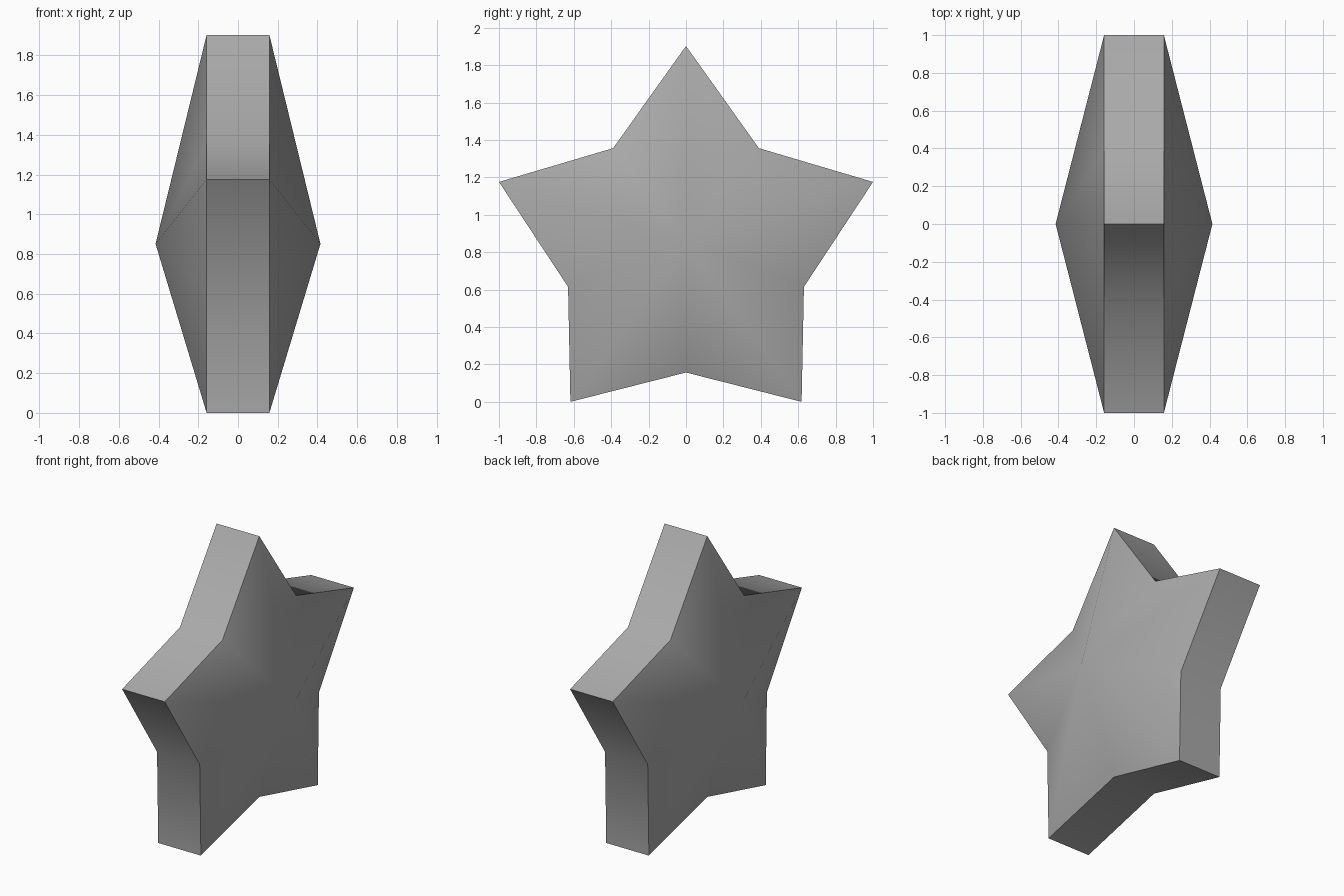
import bpy
import bmesh
from math import sin, cos, pi, radians

OUTER, INNER = 1.0515, 0.663          # tip and notch radii
TIP_Z, NOTCH_Z = 0.851, 0.82          # centres of the tip and notch rings
HALF_RIM, PEAK = 0.158, 0.415         # half thickness at the rim and the middle

cube = bpy.data.objects.get("Cube")
if cube:
    bpy.data.objects.remove(cube, do_unlink=True)

# Single grey colour
grey = bpy.data.materials.new("grey")
grey.use_nodes = True
colour = (0.4, 0.4, 0.4, 1)
grey.diffuse_color = colour
grey.node_tree.nodes["Principled BSDF"].inputs["Base Color"].default_value = colour


def outline(x):
    """Ten star corners, alternating tips and notches, in the plane at x."""
    points = []
    for i in range(10):
        radius, centre = (INNER, NOTCH_Z) if i % 2 else (OUTER, TIP_Z)
        angle = i * pi / 5
        points.append((x, radius * sin(angle), centre + radius * cos(angle)))
    return points


# Two star rings, each fanned to a raised middle point
bm = bmesh.new()
rings = []
for side in (-1, 1):
    ring = [bm.verts.new(p) for p in outline(side * HALF_RIM)]
    peak = bm.verts.new((side * PEAK, 0, TIP_Z))
    for i in range(10):
        bm.faces.new((ring[i], ring[(i + 1) % 10], peak))
    rings.append(ring)

# Flat rim between the rings
left, right = rings
for i in range(10):
    j = (i + 1) % 10
    bm.faces.new((left[i], left[j], right[j], right[i]))
bmesh.ops.recalc_face_normals(bm, faces=bm.faces)

mesh = bpy.data.meshes.new("star")
bm.to_mesh(mesh)
bm.free()
mesh.materials.append(grey)
star = bpy.data.objects.new("star", mesh)
bpy.context.collection.objects.link(star)

# Soft puffed sides with a crisp rim
bpy.ops.object.select_all(action="DESELECT")
star.select_set(True)
bpy.context.view_layer.objects.active = star
bpy.ops.object.shade_smooth_by_angle(angle=radians(50))
